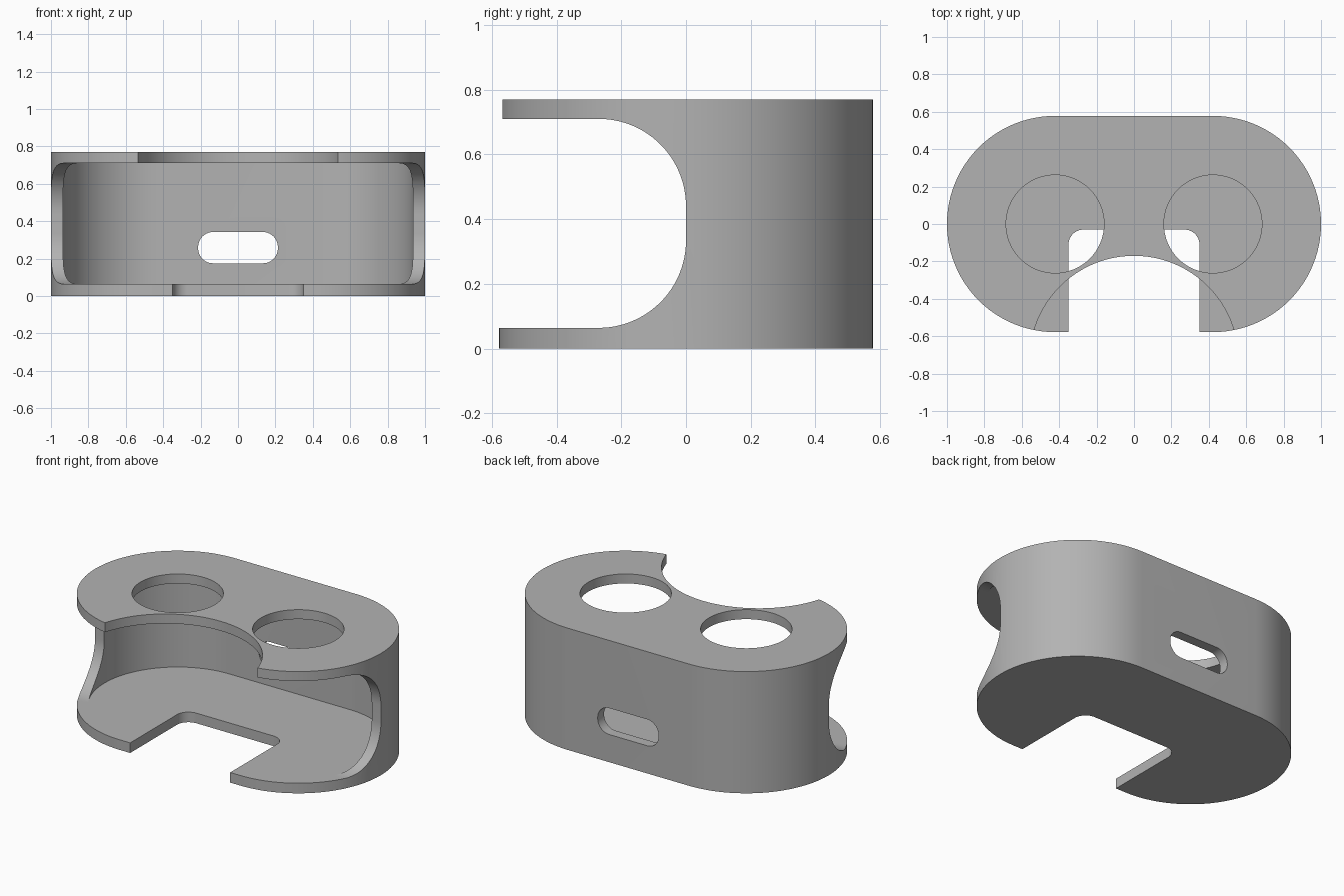
import bpy, bmesh, math
from mathutils import Vector

cube = bpy.data.objects.get("Cube")
if cube:
    bpy.data.objects.remove(cube, do_unlink=True)

HALF_X, RADIUS, HEIGHT, WALL = 0.422, 0.578, 0.77, 0.064
AXES = {"z": lambda u, v, w: (u, v, w),
        "x": lambda u, v, w: (w, u, v),
        "y": lambda u, v, w: (u, w, v)}


def arc(cx, cy, r, start, end, steps):
    """Points along an arc, angles in degrees."""
    angles = [math.radians(start + (end - start) * i / steps) for i in range(steps + 1)]
    return [(cx + r * math.cos(a), cy + r * math.sin(a)) for a in angles]


def rounded_box(u0, u1, v0, v1, r, steps=16):
    return (arc(u1 - r, v1 - r, r, 0, 90, steps) + arc(u0 + r, v1 - r, r, 90, 180, steps)
            + arc(u0 + r, v0 + r, r, 180, 270, steps) + arc(u1 - r, v0 + r, r, 270, 360, steps))


def stadium(r):
    return arc(HALF_X, 0, r, -90, 90, 48) + arc(-HALF_X, 0, r, 90, 270, 48)


def prism(name, outline, low, high, axis="z"):
    """Extrude a flat outline between two heights along an axis."""
    bm = bmesh.new()
    place = AXES[axis]
    base = bm.faces.new([bm.verts.new(place(u, v, low)) for u, v in outline])
    grown = bmesh.ops.extrude_face_region(bm, geom=[base])["geom"]
    verts = [g for g in grown if isinstance(g, bmesh.types.BMVert)]
    bmesh.ops.translate(bm, verts=verts, vec=Vector(place(0, 0, high - low)))
    bmesh.ops.recalc_face_normals(bm, faces=bm.faces)
    mesh = bpy.data.meshes.new(name)
    bm.to_mesh(mesh)
    bm.free()
    obj = bpy.data.objects.new(name, mesh)
    bpy.context.collection.objects.link(obj)
    return obj


# Outer body
body = prism("housing", stadium(RADIUS), 0, HEIGHT)
top, floor = HEIGHT - 0.06, WALL

# Side opening, with large rounded corners towards the back
opening = ([(-1, floor)] + arc(-0.27, floor + 0.27, 0.27, 270, 360, 24)
           + arc(-0.27, top - 0.27, 0.27, 0, 90, 24) + [(-1, top)])

cutters = [
    prism("front_opening_cutter", opening, -1.2, 1.2, "x"),
    prism("cavity_cutter", stadium(RADIUS - WALL), floor, top),
    # Scooped front edge of the top plate
    prism("top_scoop_cutter", arc(0, -0.728, 0.558, 0, 360, 96)[:-1], 0.4, 1),
    # Notch in the floor plate
    prism("floor_notch_cutter", rounded_box(-0.35, 0.35, -1, -0.03, 0.08), -0.2, 0.3),
    # Slot through the back wall
    prism("back_slot_cutter", rounded_box(-0.213, 0.213, 0.175, 0.342, 0.08), 0.3, 0.8, "y"),
]
# Pair of round holes in the top plate
for side, x in (("left", HALF_X), ("right", -HALF_X)):
    hole = arc(x, 0, 0.262, 0, 360, 72)[:-1]
    cutters.append(prism(side + "_hole_cutter", hole, 0.5, 1))

bpy.context.view_layer.objects.active = body
for cutter in cutters:
    cutter.hide_render = True
    mod = body.modifiers.new(cutter.name, "BOOLEAN")
    mod.operation = "DIFFERENCE"
    mod.solver = "EXACT"
    mod.object = cutter
    bpy.ops.object.modifier_apply(modifier=mod.name)
    bpy.data.objects.remove(cutter, do_unlink=True)

# Single grey finish
grey = bpy.data.materials.new("plain grey")
grey.use_nodes = True
colour = (0.45, 0.45, 0.45, 1)
grey.diffuse_color = colour
grey.node_tree.nodes["Principled BSDF"].inputs["Base Color"].default_value = colour
body.data.materials.clear()
body.data.materials.append(grey)

bpy.ops.object.select_all(action="DESELECT")
body.select_set(True)
bpy.ops.object.shade_smooth_by_angle(angle=math.radians(30))
